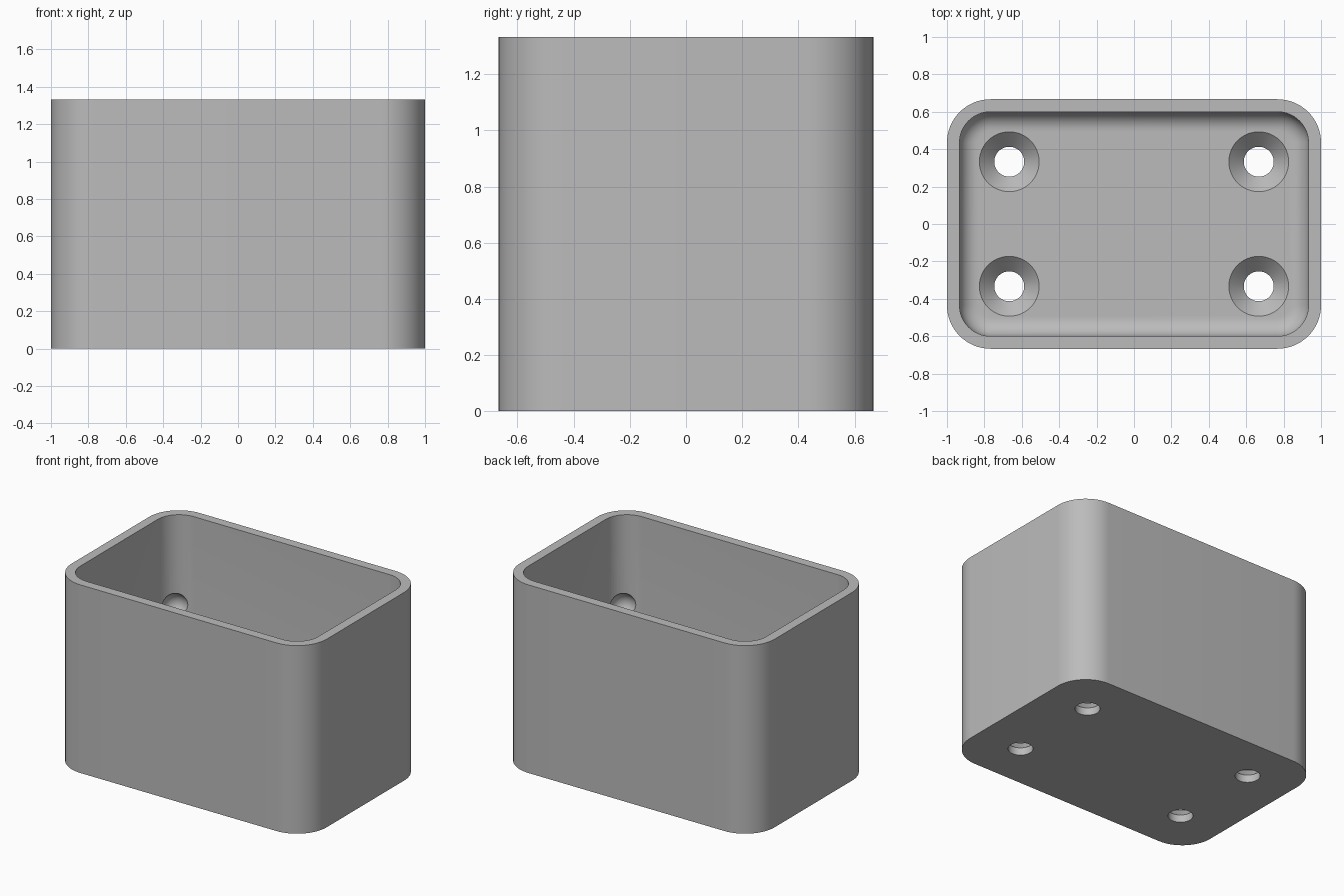
import bpy, bmesh, math
from mathutils import Matrix, Vector

cube = bpy.data.objects.get("Cube")
if cube:
    bpy.data.objects.remove(cube, do_unlink=True)

HX, HY, H = 1.0, 0.667, 1.333      # half sizes and height
WALL, FLOOR, CORNER, FILLET = 0.067, 0.133, 0.233, 0.1
HOLE_X, HOLE_Y, HOLE_R = 0.667, 0.333, 0.08

grey = bpy.data.materials.new("plain grey")
grey.use_nodes = True
grey.diffuse_color = (0.5, 0.5, 0.5, 1)
grey.node_tree.nodes["Principled BSDF"].inputs["Base Color"].default_value = (0.5, 0.5, 0.5, 1)


def make_object(name, bm):
    bmesh.ops.recalc_face_normals(bm, faces=bm.faces)
    mesh = bpy.data.meshes.new(name)
    bm.to_mesh(mesh)
    bm.free()
    mesh.materials.append(grey)
    obj = bpy.data.objects.new(name, mesh)
    bpy.context.collection.objects.link(obj)
    return obj


def rounded_loop(bm, inset, z, steps=16):
    """Rounded rectangle of vertices, moved inwards by inset."""
    r = CORNER - inset
    loop = []
    for q, (sx, sy) in enumerate([(1, 1), (-1, 1), (-1, -1), (1, -1)]):
        for i in range(steps + 1):
            a = (q + i / steps) * math.pi / 2
            loop.append(bm.verts.new((sx * (HX - CORNER) + r * math.cos(a),
                                      sy * (HY - CORNER) + r * math.sin(a), z)))
    return loop


def loft(bm, loops):
    """Join successive loops with quads and cap both ends."""
    for a, b in zip(loops, loops[1:]):
        n = len(a)
        for i in range(n):
            j = (i + 1) % n
            bm.faces.new((a[i], a[j], b[j], b[i]))
    bm.faces.new(loops[0])
    bm.faces.new(loops[-1])


# Open box: outer wall, rim, inner wall, then rounded edge down to the floor
bm = bmesh.new()
profile = [(0, 0), (0, H), (WALL, H)]
for i in range(9):
    a = i / 8 * math.pi / 2
    profile.append((WALL + FILLET * (1 - math.cos(a)),
                    FLOOR + FILLET * (1 - math.sin(a))))
loft(bm, [rounded_loop(bm, d, z) for d, z in profile])
box = make_object("open_box", bm)

# Cutters: countersunk screw holes and a shallow dimple in each inner corner
bm = bmesh.new()
screw = [(HOLE_R, -0.1), (HOLE_R, FLOOR - HOLE_R),
         (2 * HOLE_R, FLOOR), (2 * HOLE_R, FLOOR + 0.1)]
diag = (CORNER - WALL - 0.035) * math.sqrt(0.5)
for sx in (1, -1):
    for sy in (1, -1):
        loops = []
        for r, z in screw:
            loops.append([bm.verts.new((sx * HOLE_X + r * math.cos(k * math.tau / 48),
                                        sy * HOLE_Y + r * math.sin(k * math.tau / 48), z))
                          for k in range(48)])
        loft(bm, loops)
        centre = Vector((sx * (HX - CORNER + diag), sy * (HY - CORNER + diag), 0.7))
        bmesh.ops.create_uvsphere(bm, u_segments=24, v_segments=16, radius=0.085,
                                  matrix=Matrix.Translation(centre))
cutter = make_object("hole_cutter", bm)
cutter.hide_render = True

cut = box.modifiers.new("holes", "BOOLEAN")
cut.operation = "DIFFERENCE"
cut.solver = "EXACT"
cut.object = cutter
bpy.ops.object.select_all(action="DESELECT")
box.select_set(True)
bpy.context.view_layer.objects.active = box
bpy.ops.object.modifier_apply(modifier=cut.name)
bpy.data.objects.remove(cutter, do_unlink=True)
bpy.ops.object.shade_smooth_by_angle(angle=math.radians(30))
